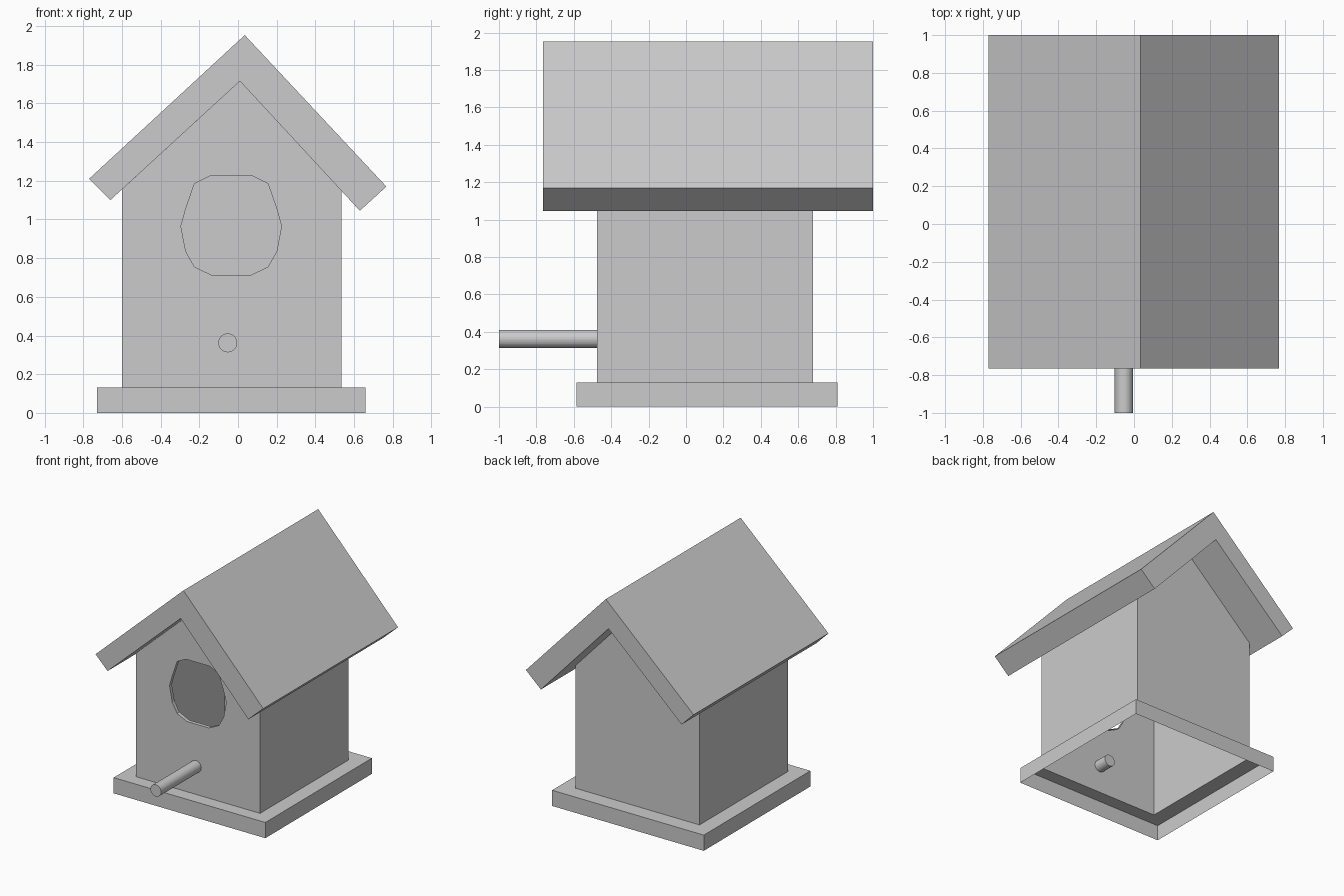
import bpy, bmesh, math
from mathutils import Matrix

if "Cube" in bpy.data.objects:
    bpy.data.objects.remove(bpy.data.objects["Cube"])


def finish(bm, name):
    bmesh.ops.recalc_face_normals(bm, faces=bm.faces[:])
    mesh = bpy.data.meshes.new(name)
    bm.to_mesh(mesh)
    bm.free()
    obj = bpy.data.objects.new(name, mesh)
    bpy.context.collection.objects.link(obj)
    return obj


def loop_xz(bm, profile, y):
    return [bm.verts.new((x, y, z)) for x, z in profile]


def band(bm, a, b):
    n = len(a)
    for i in range(n):
        j = (i + 1) % n
        bm.faces.new((a[i], a[j], b[j], b[i]))


def rect(bm, x0, x1, y0, y1, z):
    return [bm.verts.new((x, y, z)) for x, y in ((x0, y0), (x1, y0), (x1, y1), (x0, y1))]


FRONT, BACK, FLOOR = -0.475, 0.68, 0.13

# base: thin skirt and a ledge up to the walls, open underneath
bm = bmesh.new()
bottom = rect(bm, -0.73, 0.66, -0.585, 0.81, 0)
top = rect(bm, -0.73, 0.66, -0.585, 0.81, FLOOR)
inner = rect(bm, -0.60, 0.535, FRONT, BACK, FLOOR)
band(bm, bottom, top)
band(bm, top, inner)
finish(bm, "base")

# house: hollow single-skin walls with gables
gable = [(-0.60, FLOOR), (0.535, FLOOR), (0.535, 1.15), (0.01, 1.715), (-0.60, 1.155)]
half_hole = [(0.11, 1.225), (0.19, 1.185), (0.235, 1.055), (0.26, 0.965),
             (0.235, 0.835), (0.19, 0.755), (0.10, 0.712)]
hole = [(-0.035 + x, z) for x, z in half_hole] + [(-0.035 - x, z) for x, z in reversed(half_hole)]

bm = bmesh.new()
front = loop_xz(bm, gable, FRONT)
opening = loop_xz(bm, hole, FRONT)
edges = [bm.edges.new((lp[i - 1], lp[i])) for lp in (front, opening) for i in range(len(lp))]
bmesh.ops.triangle_fill(bm, use_beauty=True, use_dissolve=False, edges=edges, normal=(0, -1, 0))
back = loop_xz(bm, gable, BACK)
bm.faces.new(back)
for i, j in ((1, 2), (4, 0)):
    bm.faces.new((front[i], front[j], back[j], back[i]))
# short rim turned inward around the entrance hole
band(bm, opening, loop_xz(bm, hole, FRONT + 0.03))
finish(bm, "house_walls")

# roof: solid chevron
roof = [(-0.77, 1.21), (-0.66, 1.10), (0.01, 1.715), (0.63, 1.045), (0.767, 1.17), (0.035, 1.953)]
bm = bmesh.new()
a, b = loop_xz(bm, roof, -0.765), loop_xz(bm, roof, 1.0)
band(bm, a, b)
bm.faces.new(a)
bm.faces.new(b)
finish(bm, "roof")

# perch: rod passing through the front wall
bm = bmesh.new()
y0, y1 = -1.0, -0.355
bmesh.ops.create_cone(bm, cap_ends=True, segments=32, radius1=0.049, radius2=0.049, depth=y1 - y0,
                      matrix=Matrix.Translation((-0.053, (y0 + y1) / 2, 0.362))
                      @ Matrix.Rotation(math.pi / 2, 4, 'X'))
finish(bm, "perch")
